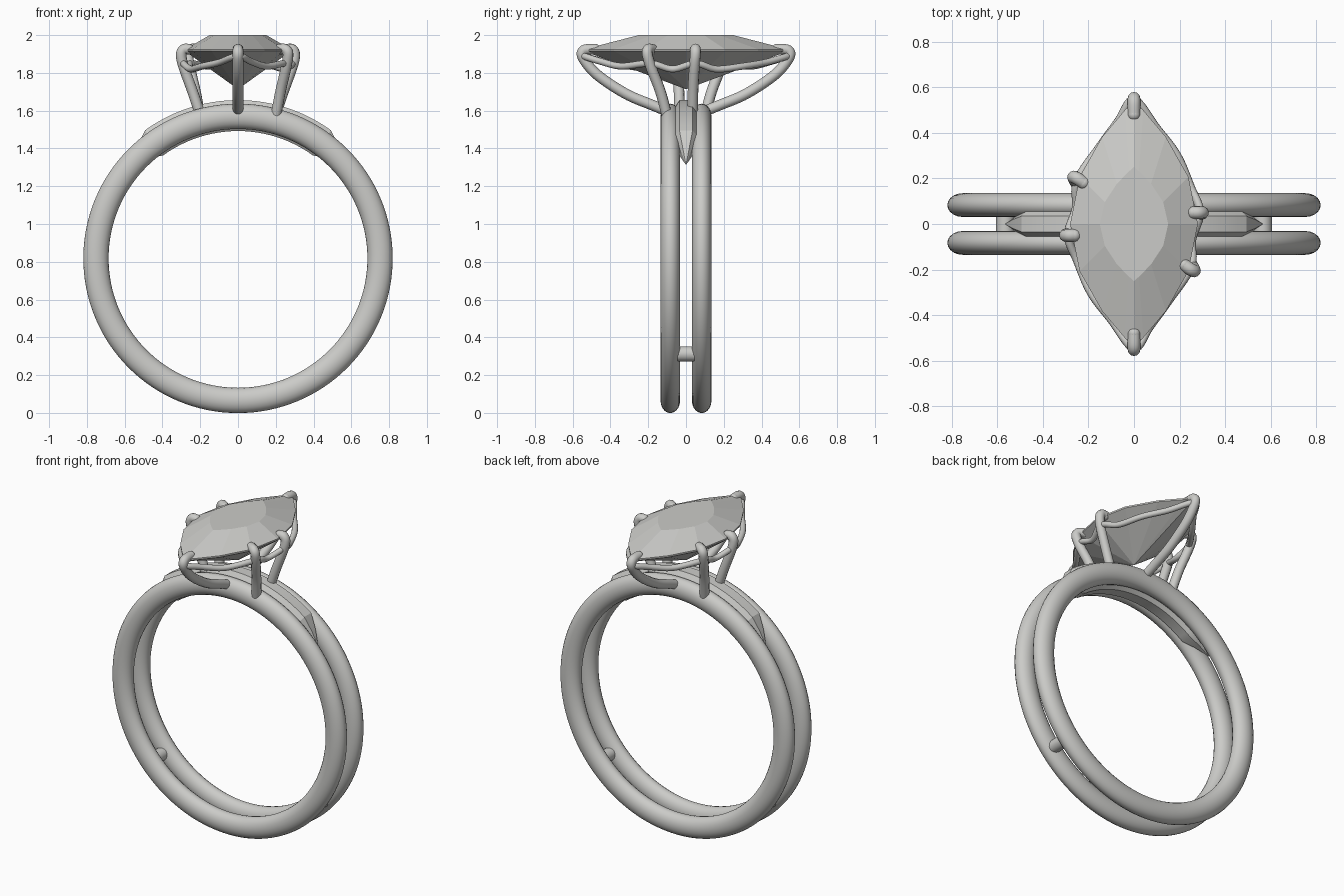
import bpy, bmesh, math
from mathutils import Vector

cube = bpy.data.objects.get("Cube")
if cube:
    bpy.data.objects.remove(cube)


def material(name, colour):
    m = bpy.data.materials.new(name)
    m.use_nodes = True
    m.diffuse_color = colour
    m.node_tree.nodes["Principled BSDF"].inputs["Base Color"].default_value = colour
    return m


metal = material("pale metal", (0.6, 0.6, 0.58, 1))
RING_Z, RING_R = 0.818, 0.752


def finish(name, bm, angle=None):
    bmesh.ops.recalc_face_normals(bm, faces=bm.faces[:])
    mesh = bpy.data.meshes.new(name)
    bm.to_mesh(mesh)
    bm.free()
    ob = bpy.data.objects.new(name, mesh)
    bpy.context.collection.objects.link(ob)
    mesh.materials.append(metal)
    if angle:
        bpy.ops.object.select_all(action='DESELECT')
        ob.select_set(True)
        bpy.context.view_layer.objects.active = ob
        bpy.ops.object.shade_smooth_by_angle(angle=math.radians(angle))
    return ob


def loft(name, loops, angle=None, closed=False):
    """Skin a series of equal-length point loops."""
    bm = bmesh.new()
    rows = [[bm.verts.new(p) for p in loop] for loop in loops]
    n = len(rows[0])
    pairs = list(zip(rows, rows[1:]))
    if closed:
        pairs.append((rows[-1], rows[0]))
    else:
        bm.faces.new(rows[0])
        bm.faces.new(rows[-1])
    for a, b in pairs:
        for i in range(n):
            j = (i + 1) % n
            bm.faces.new((a[i], a[j], b[j], b[i]))
    return finish(name, bm, angle)


def ring_point(angle, radial, y):
    r = RING_R + radial
    return (r * math.sin(angle), y, RING_Z + r * math.cos(angle))


def wire(name, points, radius, cyclic=False):
    """Round wire through points, with softened ends."""
    pts = [Vector(p) for p in points]
    n = len(pts)
    path = []
    for i in range(n if cyclic else n - 1):
        if cyclic:
            a, b, c, d = (pts[(i + k) % n] for k in (-1, 0, 1, 2))
        else:
            a, b, c, d = (pts[min(max(i + k, 0), n - 1)] for k in (-1, 0, 1, 2))
        for s in range(8):
            t = s / 8
            path.append(0.5 * (2 * b + (c - a) * t + (2 * a - 5 * b + 4 * c - d) * t * t
                               + (3 * b - a - 3 * c + d) * t ** 3))
    if not cyclic:
        path.append(pts[-1])
    curve = bpy.data.curves.new(name, 'CURVE')
    curve.dimensions = '3D'
    curve.bevel_depth = radius
    curve.bevel_resolution = 4
    curve.use_fill_caps = True
    spline = curve.splines.new('POLY')
    spline.points.add(len(path) - 1)
    for sp, p in zip(spline.points, path):
        sp.co = (*p, 1)
    spline.use_cyclic_u = cyclic
    temp = bpy.data.objects.new(name, curve)
    bpy.context.collection.objects.link(temp)
    bpy.context.view_layer.update()
    mesh = temp.to_mesh()
    bm = bmesh.new()
    bm.from_mesh(mesh)
    temp.to_mesh_clear()
    bpy.data.objects.remove(temp)
    if not cyclic:
        # rounded tip
        ball = bmesh.ops.create_uvsphere(bm, u_segments=16, v_segments=10, radius=radius)
        bmesh.ops.translate(bm, verts=ball["verts"], vec=pts[-1])
    return finish(name, bm, 50)


# Twin bands with an oval section
for name, y in (("front_band", -0.083), ("back_band", 0.083)):
    loops = []
    for i in range(128):
        a = math.tau * i / 128
        loops.append([ring_point(a, 0.067 * math.cos(math.tau * k / 20),
                                 y + 0.052 * math.sin(math.tau * k / 20)) for k in range(20)])
    loft(name, loops, 60, closed=True)

# Bridge between the bands, pointed at both ends
half = [(0.035, 0.086), (0.058, 0.05), (0.058, -0.05), (0.035, -0.078)]
section = half + [(-y, r) for y, r in reversed(half)]
stations = [(-48.7, 0.02), (-42, 0.53)] + [(a, 1) for a in range(-36, 37, 3)] + [(42, 0.53), (48.7, 0.02)]
loft("bridge", [[ring_point(math.radians(a), r * s, y * s) for y, r in section]
                for a, s in stations], 25)

# Small spacer rods low on the ring
for name, side in (("left_spacer", 1), ("right_spacer", -1)):
    x, z = side * 0.565, 0.312
    loft(name, [[(x + 0.04 * math.cos(math.tau * k / 20), y, z + 0.04 * math.sin(math.tau * k / 20))
                 for k in range(20)] for y in (-0.08, 0.08)], 40)


# Marquise gem: pavilion, girdle, crown and table
def marquise(w, l, z, n=16):
    return [(w * math.sin(t) * abs(math.sin(t)), l * math.cos(t), z)
            for t in (math.tau * k / n for k in range(n))]


loft("gem", [marquise(0.002, 0.004, 1.715), marquise(0.28, 0.54, 1.915),
             marquise(0.28, 0.54, 1.925), marquise(0.15, 0.25, 2.0)])

# Prongs, each paired with one half a turn away
for turn, ends in ((1, ("back", "left_rear", "left_front")), (-1, ("front", "right_front", "right_rear"))):
    paths = (
        [(0, 0.08, 1.59), (0, 0.18, 1.63), (0, 0.32, 1.69), (0, 0.47, 1.79),
         (0, 0.545, 1.88), (0, 0.54, 1.92), (0, 0.48, 1.925)],
        [(0.2, 0.035, 1.58), (0.24, 0.037, 1.7), (0.29, 0.045, 1.84),
         (0.3, 0.05, 1.9), (0.285, 0.05, 1.925), (0.26, 0.05, 1.925)],
        [(0.2, -0.1, 1.57), (0.225, -0.135, 1.7), (0.255, -0.185, 1.83),
         (0.265, -0.205, 1.9), (0.25, -0.2, 1.925), (0.22, -0.18, 1.925)])
    for end, path in zip(ends, paths):
        wire(end + "_prong", [(turn * x, turn * y, z) for x, y, z in path], 0.028)

# Wavy gallery wire joining the prongs
run = [(0, 0.545, 1.89), (0.1, 0.42, 1.855), (0.19, 0.3, 1.835), (0.25, 0.16, 1.82),
       (0.29, 0.05, 1.85), (0.255, -0.07, 1.82), (0.25, -0.19, 1.85), (0.15, -0.34, 1.835),
       (0.07, -0.45, 1.86)]
wire("gallery_wire", run + [(-x, -y, z) for x, y, z in run], 0.018, cyclic=True)
